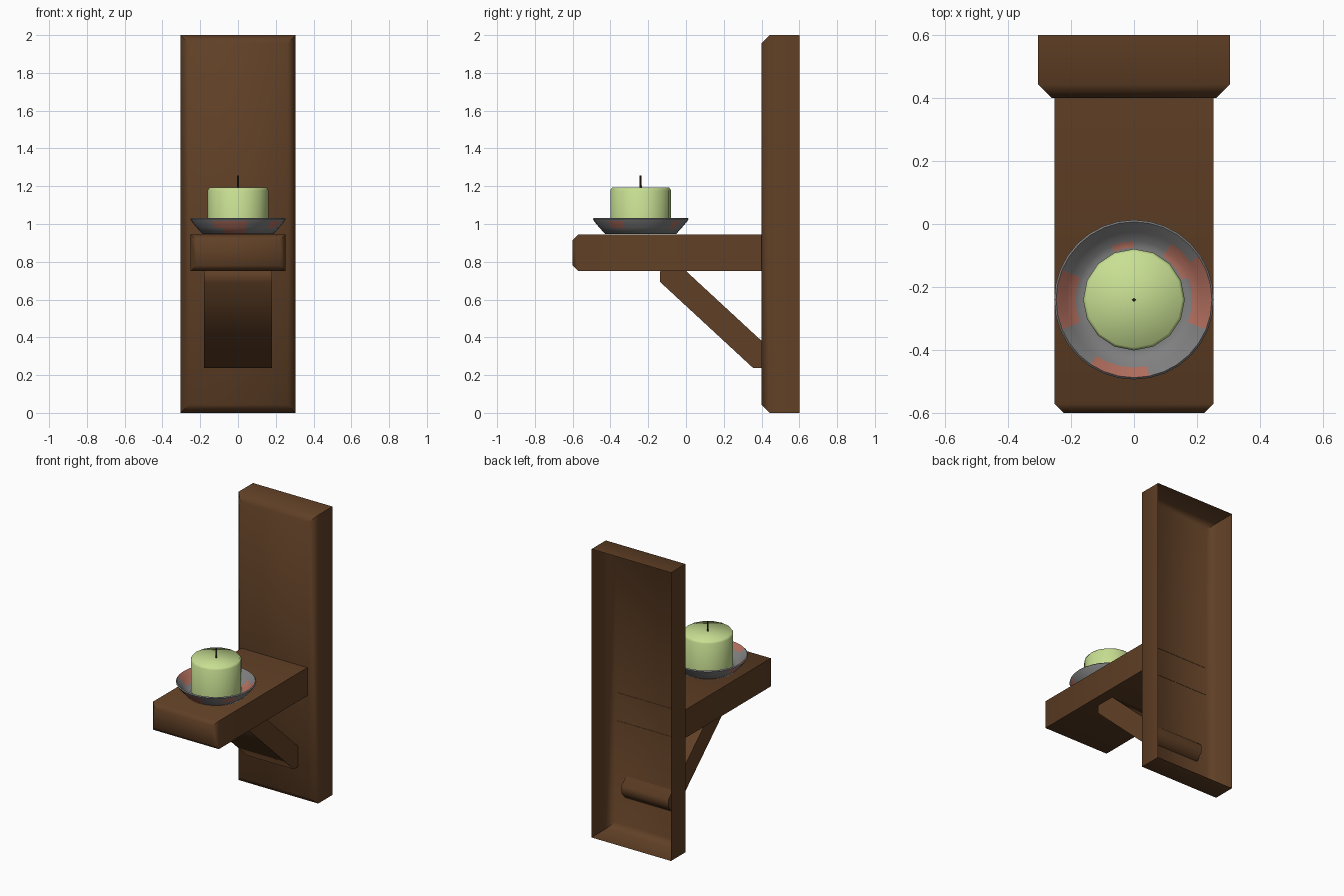
import bpy, bmesh, math

if "Cube" in bpy.data.objects:
    bpy.data.objects.remove(bpy.data.objects["Cube"])


def material(name, rgb):
    m = bpy.data.materials.new(name)
    m.diffuse_color = (*rgb, 1)
    m.use_nodes = True
    m.node_tree.nodes["Principled BSDF"].inputs["Base Color"].default_value = m.diffuse_color
    return m


wood = material("dark wood", (0.118, 0.051, 0.019))
wax = material("green wax", (0.58, 0.74, 0.29))
metal = material("grey metal", (0.215, 0.215, 0.22))
rust = material("rust patches", (0.45, 0.16, 0.115))
char = material("dark wick", (0.04, 0.025, 0.012))


def finish(name, bm, mats, angle):
    me = bpy.data.meshes.new(name)
    bm.to_mesh(me)
    bm.free()
    ob = bpy.data.objects.new(name, me)
    bpy.context.collection.objects.link(ob)
    for m in mats:
        me.materials.append(m)
    bpy.ops.object.select_all(action='DESELECT')
    ob.select_set(True)
    bpy.context.view_layer.objects.active = ob
    bpy.ops.object.shade_smooth_by_angle(angle=math.radians(angle))
    return ob


def board(name, w, y0, y1, z0, z1, c):
    """Box with a chamfered front and an open back."""
    bm = bmesh.new()
    loops = []
    for y, d in ((y0, c), (y0 + c, 0), (y1, 0)):
        a, b, t = w - d, z0 + d, z1 - d
        loops.append([bm.verts.new(p) for p in
                      ((-a, y, b), (a, y, b), (a, y, t), (-a, y, t))])
    bm.faces.new(loops[0])
    for A, B in zip(loops, loops[1:]):
        for i in range(4):
            j = (i + 1) % 4
            bm.faces.new((A[j], A[i], B[i], B[j]))
    return finish(name, bm, [wood], 50)


def lathe(name, profile, n, mats, angle, rule=None, cy=-0.24):
    """Turned shape around the candle axis, capped at both ends."""
    bm = bmesh.new()
    rings = [[bm.verts.new((r * math.cos(2 * math.pi * i / n),
                            cy + r * math.sin(2 * math.pi * i / n), z))
              for i in range(n)] for r, z in profile]
    bm.faces.new(rings[0][::-1])
    bm.faces.new(rings[-1])
    for k, (A, B) in enumerate(zip(rings, rings[1:])):
        for i in range(n):
            j = (i + 1) % n
            f = bm.faces.new((A[i], A[j], B[j], B[i]))
            if rule:
                f.material_index = rule(k, 360 * (i + 0.5) / n)
    return finish(name, bm, mats, angle)


# Wall board and shelf
board("back_board", 0.305, 0.40, 0.60, 0.0, 2.0, 0.043)
board("shelf", 0.252, -0.60, 0.402, 0.75, 0.945, 0.03)

# Diagonal brace with chamfered ends (side profile in y, z)
prof = [(-0.137, 0.693), (0.355, 0.238), (0.41, 0.238), (0.45, 0.282),
        (0.45, 0.335), (-0.042, 0.79), (-0.097, 0.79), (-0.137, 0.747)]
bm = bmesh.new()
L, R = [[bm.verts.new((x, y, z)) for y, z in prof] for x in (-0.18, 0.18)]
bm.faces.new(L[::-1])
bm.faces.new(R)
for i in range(8):
    j = (i + 1) % 8
    bm.faces.new((L[i], L[j], R[j], R[i]))
bmesh.ops.recalc_face_normals(bm, faces=bm.faces)
finish("brace", bm, [wood], 50)

# Rust patches: profile band -> angle ranges in degrees
patches = {
    0: [(245, 282)],
    1: [(236, 284), (320, 337), (45, 57), (160, 195)],
    4: [(236, 284), (343, 360), (0, 34), (158, 198)],
    5: [(343, 360), (0, 57), (158, 198)],
    6: [(95, 109), (24, 57)],
}


def rusty(k, a):
    return int(any(lo <= a <= hi for lo, hi in patches.get(k, [])))


# Dish, candle and wick
lathe("dish", [(0.188, 0.947), (0.218, 0.98), (0.247, 1.015), (0.253, 1.027),
               (0.247, 1.033), (0.215, 1.002), (0.185, 0.972), (0.165, 0.968)],
      32, [metal, rust], 50, rusty)
lathe("candle", [(0.161, 0.962), (0.161, 1.178), (0.152, 1.192)],
      16, [wax], 60)
lathe("wick", [(0.006, 1.185), (0.005, 1.258)], 4, [char], 30)
